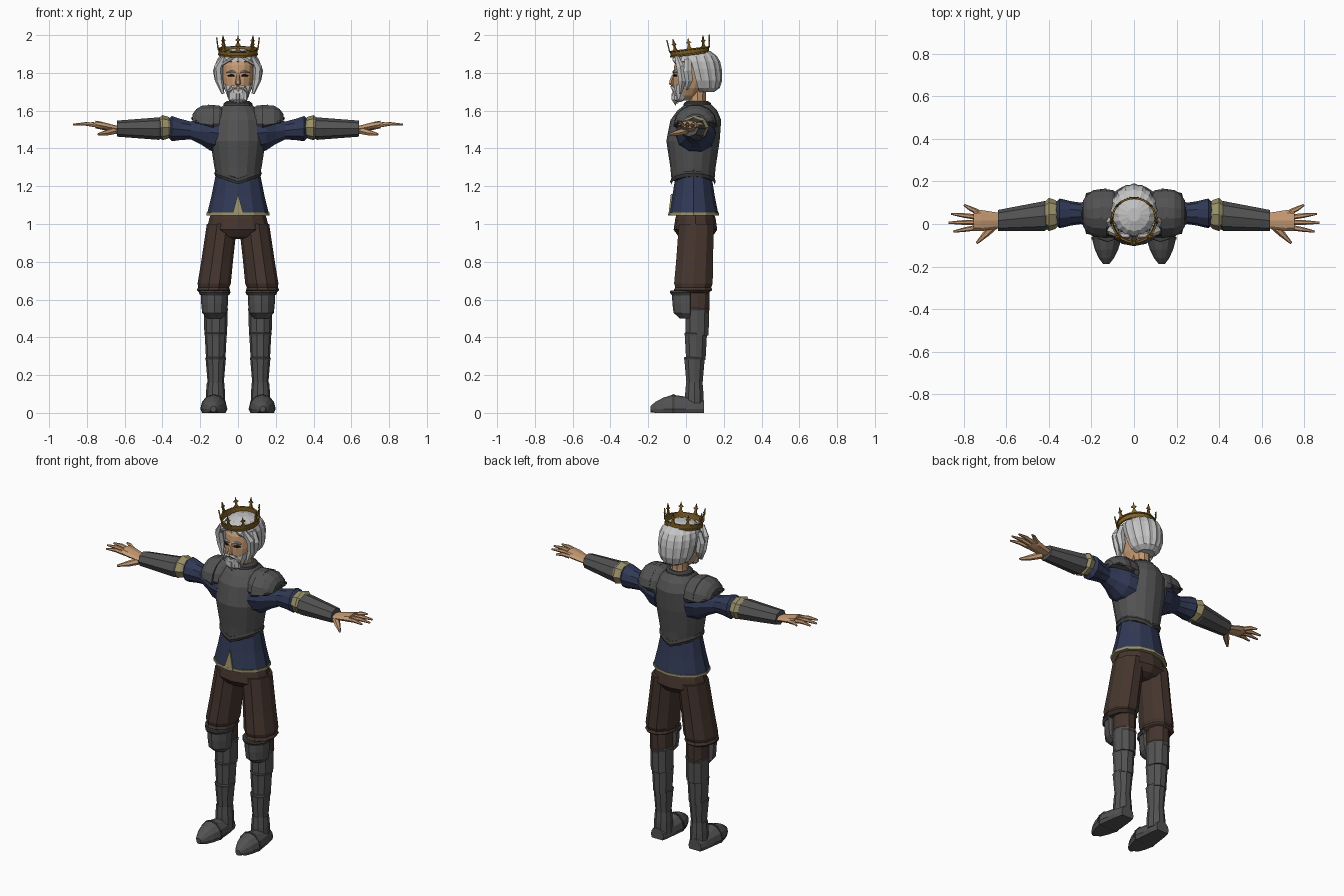
import bpy, bmesh, math
from mathutils import Vector, Matrix

cube = bpy.data.objects.get("Cube")
if cube:
    bpy.data.objects.remove(cube, do_unlink=True)


def material(name, red, green, blue):
    mat = bpy.data.materials.new(name)
    mat.use_nodes = True
    mat.diffuse_color = (red, green, blue, 1)
    shader = mat.node_tree.nodes["Principled BSDF"]
    shader.inputs["Base Color"].default_value = mat.diffuse_color
    return mat


IRON = material("iron", .085, .085, .085)
DARK = material("dark_iron", .05, .05, .05)
BLUE = material("blue_cloth", .03, .04, .09)
BROWN = material("brown_cloth", .06, .036, .027)
TAN = material("tan_leather", .32, .28, .14)
GOLD = material("dull_gold", .22, .12, .02)
SKIN = material("skin", .56, .32, .17)
HAIR = material("silver_hair", .55, .55, .55)
EYE = material("eye_dark", .02, .015, .01)


def finish(name, mat, bm):
    bmesh.ops.recalc_face_normals(bm, faces=bm.faces)
    mesh = bpy.data.meshes.new(name)
    bm.to_mesh(mesh)
    bm.free()
    mesh.materials.append(mat)
    bpy.context.collection.objects.link(bpy.data.objects.new(name, mesh))


def bridge(bm, first, second):
    count = len(first)
    for i in range(count):
        j = (i + 1) % count
        bm.faces.new((first[i], first[j], second[j], second[i]))


def skin_loops(name, mat, loops):
    """Bridge equal-sized loops of points and cap both ends."""
    bm = bmesh.new()
    rows = [[bm.verts.new(point) for point in loop] for loop in loops]
    for first, second in zip(rows, rows[1:]):
        bridge(bm, first, second)
    bm.faces.new(rows[0])
    bm.faces.new(rows[-1])
    finish(name, mat, bm)


def loft(name, mat, centre, rings, axis="z", depth=1, drift=(0, 0), sides=12, groove=0, warp=None, side=1):
    """Rings are (position, radius); the centre drifts along the axis, depth squashes one way."""
    start = rings[0][0]
    loops = []
    for place, radius in rings:
        loop = []
        for i in range(sides):
            angle = math.tau * i / sides
            reach = radius * (1 - groove * (i % 2))
            u = centre[0] + drift[0] * (place - start) + reach * math.cos(angle)
            v = centre[1] + drift[1] * (place - start) + reach * depth * math.sin(angle)
            point = Vector({"z": (u, v, place), "x": (place, u, v), "y": (u, place, v)}[axis])
            if warp:
                warp(point)
            point.x *= side
            loop.append(point)
        loops.append(loop)
    skin_loops(name, mat, loops)


def tube(name, mat, path, radii, sides=6, side=1):
    points = [Vector((x * side, y, z)) for x, y, z in path]
    loops = []
    for i, point in enumerate(points):
        ahead = (points[min(i + 1, len(points) - 1)] - points[max(i - 1, 0)]).normalized()
        up = Vector((0, 1, 0)) if abs(ahead.z) > .7 else Vector((0, 0, 1))
        across = ahead.cross(up).normalized()
        over = across.cross(ahead)
        angles = [math.tau * k / sides for k in range(sides)]
        loops.append([point + radii[i] * (across * math.cos(a) + over * math.sin(a)) for a in angles])
    skin_loops(name, mat, loops)


def pair(build, name, *args, **options):
    for side, label in ((1, "left"), (-1, "right")):
        build(f"{label}_{name}", *args, side=side, **options)


# Tunic, hem and front wedge
loft("tunic", BLUE, (0, .04), [(1.05, .165), (1.15, .14), (1.25, .12), (1.4, .13), (1.55, .11)], depth=.8)
loft("tunic_hem", TAN, (0, .04), [(1.045, .168), (1.06, .167)], depth=.8)
wedge = [Vector((-.03, -.093, 1.05)), Vector((.03, -.093, 1.05)), Vector((0, -.08, 1.16))]
skin_loops("front_wedge", TAN, [wedge, [point + Vector((0, .009, 0)) for point in wedge]])


# Breastplate: lower edge dips front and back, shoulders lean back
def chest_shape(point):
    if point.z < 1.28:
        point.z += abs(point.x) * .35
    point.y += max(point.z - 1.45, 0) * .15


loft("breastplate", IRON, (0, .037), [(1.22, .117), (1.3, .125), (1.44, .147), (1.55, .14), (1.6, .11), (1.635, .07)],
     depth=.96, sides=16, warp=chest_shape)
loft("breastplate_rim", DARK, (0, .037), [(1.21, .12), (1.225, .126), (1.24, .12)],
     depth=.96, sides=16, warp=chest_shape)
loft("collar", DARK, (0, .06), [(1.61, .08), (1.64, .075), (1.65, .06)], depth=.95, sides=16)

# Sleeves, elbow pads and bracers
pair(loft, "sleeve", BLUE, (.05, 1.48),
     [(.1, .11), (.15, .1), (.2, .07), (.25, .05), (.3, .058), (.35, .07), (.37, .05)],
     axis="x", drift=(0, .1), sides=10)
pair(loft, "elbow_pad", TAN, (.045, 1.51), [(.35, .05), (.37, .068), (.4, .078), (.42, .06)],
     axis="x", depth=.85, sides=8)
pair(loft, "bracer", IRON, (.04, 1.505), [(.4, .06), (.42, .07), (.64, .05)],
     axis="x", depth=.85, drift=(-.1, 0), sides=8)


# Pauldrons: domes trimmed along a slanted lower edge
def shoulder_cut(point):
    point.z = max(point.z, 1.5 + .3 * (point.x - .1))


pair(loft, "pauldron_inner", IRON, (.055, 1.53), [(.08, .09), (.1, .105), (.16, .11)],
     axis="x", depth=.95, sides=14, warp=shoulder_cut)
pair(loft, "pauldron_outer", IRON, (.05, 1.53), [(.13, .115), (.19, .11), (.22, .09), (.24, .06)],
     axis="x", depth=.9, sides=14, warp=shoulder_cut)
pair(tube, "pauldron_rim", DARK,
     [(.13, -.06, 1.52), (.22, -.04, 1.54), (.24, .05, 1.56), (.22, .14, 1.54), (.13, .16, 1.52)], [.008] * 5)

# Hands: a fan of four fingers and a lowered thumb
pair(loft, "palm", SKIN, (.016, 1.5), [(.62, .035), (.67, .042), (.72, .05), (.755, .048)],
     axis="x", depth=.42, drift=(0, .2), sides=8)
for i, (finger, tip) in enumerate(zip(("little", "ring", "middle", "index"), (.8, .86, .873, .85))):
    base, spread = .056 - .024 * i, .09 - .042 * i
    path = [(.735, base, 1.52), ((.74 + tip) / 2, (base + spread) / 2, 1.53), (tip, spread, 1.527)]
    pair(tube, finger + "_finger", SKIN, path, [.013, .011, .005])
pair(tube, "thumb", SKIN, [(.65, 0, 1.495), (.695, -.045, 1.483), (.74, -.09, 1.475)], [.02, .016, .006])

# Trousers
loft("trouser_seat", BROWN, (0, .05), [(1.08, .13), (1.03, .152), (.97, .165), (.935, .13), (.92, .08)], depth=.7)
pair(loft, "trouser_leg", BROWN, (.085, .055),
     [(1, .08), (.8, .084), (.685, .088), (.665, .082), (.65, .088), (.635, .07)],
     depth=1.22, drift=(-.13, .05), sides=10)
pair(loft, "knee_sock", BROWN, (.12, .06), [(.65, .062), (.53, .06)], depth=1.1, sides=10)


# Knee plates: rounded fronts with a flat back
def knee_cut(point):
    point.y = min(point.y, .025)


pair(loft, "knee_plate", IRON, (.124, .02), [(.5, .04), (.53, .066), (.58, .071), (.62, .072), (.645, .08)],
     depth=1.3, warp=knee_cut)
pair(loft, "knee_rim", DARK, (.124, .02), [(.625, .078), (.637, .084), (.647, .082)], depth=1.25, warp=knee_cut)

# Greaves: three overlapping plates, each flared at its top edge
for i, label in enumerate(("lower", "middle", "upper")):
    low, narrow, wide = .15 + .13 * i, .042 + .009 * i, .056 + .005 * i
    top = low + .145
    pair(loft, label + "_greave", IRON, (.118, .045 + .007 * i),
         [(low, narrow), (top - .015, wide - .003), (top - .005, wide), (top, wide - .004)], depth=1.06, sides=10)


# Boots
def ground(point):
    point.z = max(point.z, 0)


pair(loft, "boot_shaft", IRON, (.119, .044), [(.03, .052), (.1, .051), (.16, .046)], sides=10)
pair(loft, "boot_foot", IRON, (.125, .02),
     [(.095, .042), (.05, .053), (0, .06), (-.07, .069), (-.12, .055), (-.16, .036), (-.188, .015)],
     axis="y", depth=1.1, drift=(-.02, 0), warp=ground)
pair(loft, "toe_cap_rim", DARK, (.128, .02), [(-.062, .072), (-.073, .071)], axis="y", depth=1.1, warp=ground)

# Neck, head and face
loft("neck", SKIN, (0, .06), [(1.6, .055), (1.66, .048), (1.73, .05)], sides=10)
loft("head", SKIN, (0, 0), [(1.655, .03), (1.68, .055), (1.72, .075), (1.77, .084), (1.84, .088), (1.9, .07)],
     depth=1.12, drift=(0, .2), sides=16)
tube("nose", SKIN, [(0, -.06, 1.8), (0, -.075, 1.765), (0, -.078, 1.745), (0, -.065, 1.735)], [.007, .012, .015, .01])
pair(tube, "eye", EYE, [(.018, -.066, 1.785), (.035, -.061, 1.788), (.053, -.05, 1.785)], [.004, .008, .004])
pair(tube, "eyebrow", HAIR, [(.012, -.068, 1.803), (.035, -.064, 1.81), (.06, -.048, 1.803)], [.004, .007, .003])


# Hair: grooved cap, open at the face below the fringe
def hairline(point):
    if point.z < 1.855:
        point.y = max(point.y, .03 + (1.855 - point.z) * .25)


loft("hair", HAIR, (0, .095),
     [(1.7, .05), (1.72, .08), (1.76, .1), (1.82, .11), (1.85, .11), (1.86, .11), (1.89, .1), (1.915, .075), (1.93, .03)],
     depth=1.1, drift=(0, -.22), sides=32, groove=.05, warp=hairline)
pair(tube, "temple_lock", HAIR, [(.075, -.05, 1.885), (.104, -.03, 1.83), (.1, -.02, 1.76), (.08, -.03, 1.69)],
     [.012, .024, .022, .008])
pair(tube, "side_lock", HAIR, [(.09, .01, 1.87), (.107, .01, 1.81), (.1, .015, 1.76), (.09, .005, 1.71)],
     [.02, .026, .022, .006])
pair(tube, "fringe_lock", HAIR, [(.02, -.055, 1.89), (.06, -.055, 1.87), (.09, -.04, 1.835)], [.012, .018, .005])
pair(tube, "moustache", HAIR, [(0, -.074, 1.728), (.03, -.07, 1.723), (.05, -.06, 1.7), (.055, -.05, 1.675)],
     [.008, .011, .009, .003])


# Beard: rises to the sideburns, with pointed tufts below
def jaw(point):
    point.z += abs(point.x) * max(point.z - 1.66, 0) * 15


loft("beard", HAIR, (0, -.045), [(1.645, .025), (1.66, .05), (1.685, .07), (1.7, .08)],
     depth=.75, drift=(0, .6), sides=20, groove=.06, warp=jaw)
for i in range(-2, 3):
    x, back = i * .02, abs(i) * .008
    path = [(x, back - .066, 1.69), (x * .95, back - .066, 1.66), (x * .8, back - .055, 1.628 + back)]
    tube(f"beard_tuft_{i + 3}", HAIR, path, [.012, .013, .002])

# Crown: tilted open band with eight flared points
bm = bmesh.new()
bands = [(.098, 0), (.106, .002), (.106, .009), (.102, .011), (.104, .028), (.109, .03), (.109, .036), (.1, .036)]
rows = [[bm.verts.new(Matrix.Rotation(math.tau * i / 24, 3, "Z") @ Vector((radius, 0, z))) for i in range(24)]
        for radius, z in bands]
for first, second in zip(rows, rows[1:] + rows[:1]):
    bridge(bm, first, second)
half = [(.02, .03), (.008, .045), (.005, .062), (.015, .068), (.005, .075)]
outline = half + [(0, .096)] + [(-width, z) for width, z in reversed(half)]
for k in range(8):
    spin = Matrix.Rotation(math.tau * k / 8, 3, "Z")
    faces = [[bm.verts.new(spin @ Vector((radius + z * .12, width, z))) for width, z in outline]
             for radius in (.098, .105)]
    for face in faces:
        bm.faces.new(face)
    bridge(bm, *faces)
bm.transform(Matrix.Translation((0, .022, 1.893)) @ Matrix.Rotation(math.radians(7), 4, "X"))
finish("crown", GOLD, bm)
